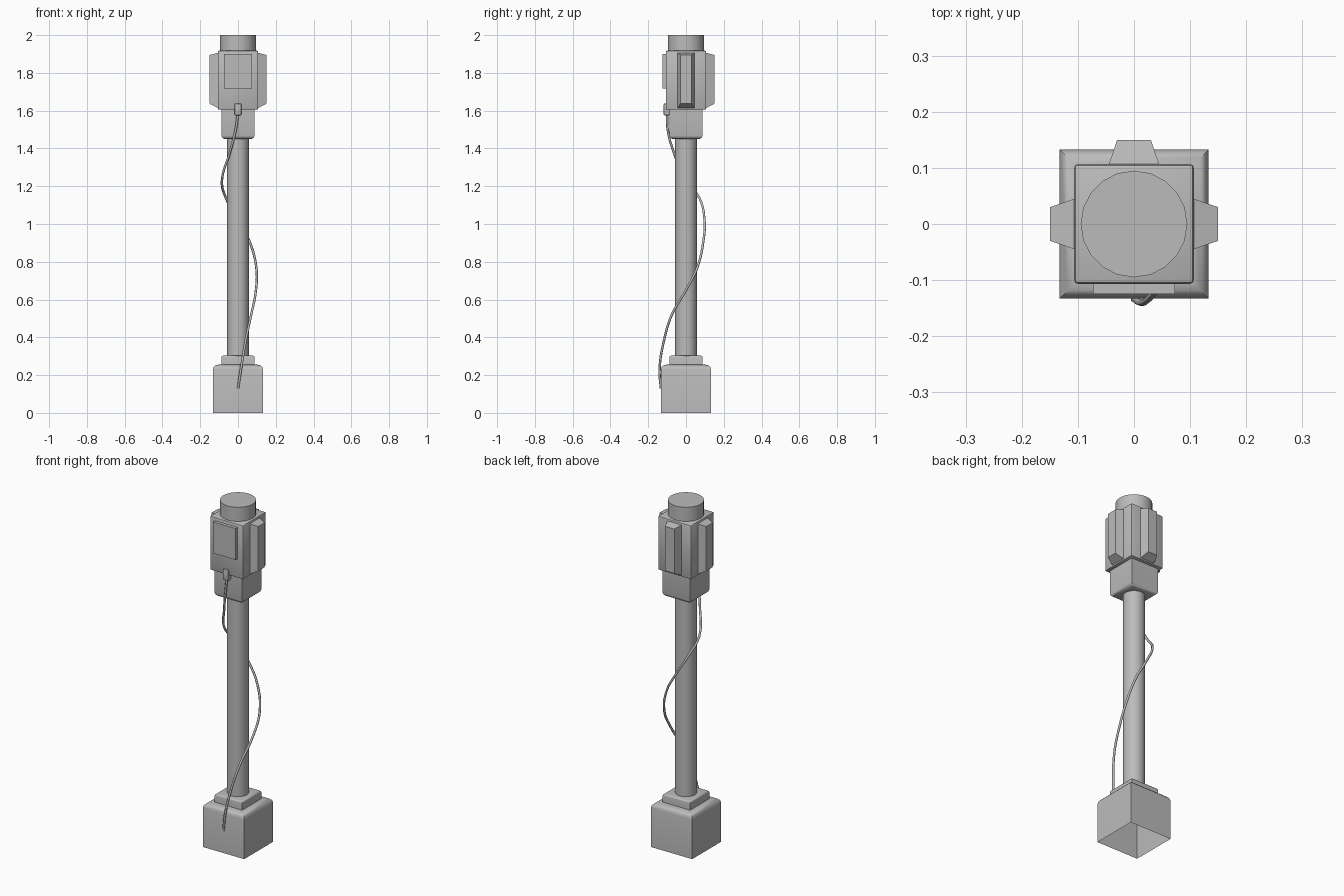
import bpy, bmesh, math
from mathutils import Matrix, Vector

cube = bpy.data.objects.get("Cube")
if cube:
    bpy.data.objects.remove(cube, do_unlink=True)

grey = bpy.data.materials.new("plain grey")
grey.use_nodes = True
COLOUR = (0.5, 0.5, 0.5, 1)
grey.diffuse_color = COLOUR
grey.node_tree.nodes["Principled BSDF"].inputs["Base Color"].default_value = COLOUR


def finish(name, bm, smooth=None):
    bmesh.ops.recalc_face_normals(bm, faces=bm.faces)
    mesh = bpy.data.meshes.new(name)
    bm.to_mesh(mesh)
    bm.free()
    mesh.materials.append(grey)
    obj = bpy.data.objects.new(name, mesh)
    bpy.context.collection.objects.link(obj)
    if smooth:
        bpy.ops.object.select_all(action="DESELECT")
        obj.select_set(True)
        bpy.context.view_layer.objects.active = obj
        bpy.ops.object.shade_smooth_by_angle(angle=math.radians(smooth))
    return obj


def box(name, low, high, bevel=0, rule=None, segments=3, open_bottom=False):
    """Box between two corners; edges whose midpoint and direction fit the rule are rounded."""
    low, high = Vector(low), Vector(high)
    bm = bmesh.new()
    size = Matrix.Diagonal((*(high - low), 1))
    bmesh.ops.create_cube(bm, size=1, matrix=Matrix.Translation((low + high) / 2) @ size)
    if bevel:
        edges = [e for e in bm.edges if rule is None or rule(e)]
        bmesh.ops.bevel(bm, geom=edges, offset=bevel, segments=segments,
                        profile=0.5, affect="EDGES")
    if open_bottom:
        floor = [f for f in bm.faces if all(v.co.z < low.z + 1e-4 for v in f.verts)]
        bmesh.ops.delete(bm, geom=floor, context="FACES")
    return finish(name, bm, 40 if bevel else None)


def cylinder(name, radius, z0, z1, sides):
    bm = bmesh.new()
    bmesh.ops.create_cone(bm, cap_ends=True, segments=sides, radius1=radius, radius2=radius,
                          depth=z1 - z0, matrix=Matrix.Translation((0, 0, (z0 + z1) / 2)))
    return finish(name, bm, 40)


def edges_at(z):
    return lambda e: all(abs(v.co.z - z) < 1e-4 for v in e.verts)


def fin(name, angle):
    """Tapered fin standing out along +y, then turned about the pole."""
    bm = bmesh.new()
    inner = [(-0.047, 0.1, 1.61), (0.047, 0.1, 1.61), (0.047, 0.1, 1.908), (-0.047, 0.1, 1.908)]
    outer = [(-0.03, 0.15, 1.637), (0.03, 0.15, 1.637), (0.03, 0.15, 1.895), (-0.03, 0.15, 1.895)]
    a = [bm.verts.new(p) for p in inner]
    b = [bm.verts.new(p) for p in outer]
    bm.faces.new(a)
    bm.faces.new(b)
    for i in range(4):
        j = (i + 1) % 4
        bm.faces.new((a[i], a[j], b[j], b[i]))
    bmesh.ops.rotate(bm, verts=bm.verts, matrix=Matrix.Rotation(angle, 3, "Z"))
    return finish(name, bm)


# Foot, collar and pole
box("base_block", (-0.133, -0.133, 0), (0.133, 0.133, 0.255), 0.028, edges_at(0.255),
    open_bottom=True)
box("base_collar", (-0.088, -0.088, 0.25), (0.088, 0.088, 0.303), 0.01, edges_at(0.303))
cylinder("pole", 0.057, 0.29, 1.46, 32)

# Head
box("head_neck", (-0.088, -0.088, 1.45), (0.088, 0.088, 1.615), 0.02, edges_at(1.45))
box("head_body", (-0.107, -0.107, 1.605), (0.107, 0.107, 1.918), 0.008, segments=2)
cylinder("head_cap", 0.095, 1.91, 2.0, 20)
box("front_panel", (-0.073, -0.125, 1.718), (0.073, -0.1, 1.9))
for side, angle in (("back", 0), ("right", math.pi / 2), ("left", -math.pi / 2)):
    fin(side + "_fin", angle)

# Cable and its plug
box("cable_plug", (-0.018, -0.118, 1.575), (0.018, -0.085, 1.638), 0.006, segments=2)
path = [(0, -0.1, 1.59), (-0.012, -0.097, 1.5), (-0.043, -0.065, 1.38), (-0.085, 0, 1.23),
        (-0.065, 0.07, 1.14), (0, 0.098, 1.02), (0.06, 0.092, 0.91), (0.097, 0.06, 0.77),
        (0.095, 0, 0.65), (0.07, -0.075, 0.52), (0.042, -0.115, 0.39),
        (0.015, -0.14, 0.23), (0, -0.133, 0.13)]
curve = bpy.data.curves.new("cable", "CURVE")
curve.dimensions = "3D"
curve.bevel_depth = 0.0065
curve.bevel_resolution = 1
curve.resolution_u = 5
curve.use_fill_caps = True
spline = curve.splines.new("BEZIER")
spline.bezier_points.add(len(path) - 1)
for point, co in zip(spline.bezier_points, path):
    point.co = co
    point.handle_left_type = point.handle_right_type = "AUTO"
curve.materials.append(grey)
bpy.context.collection.objects.link(bpy.data.objects.new("cable", curve))
